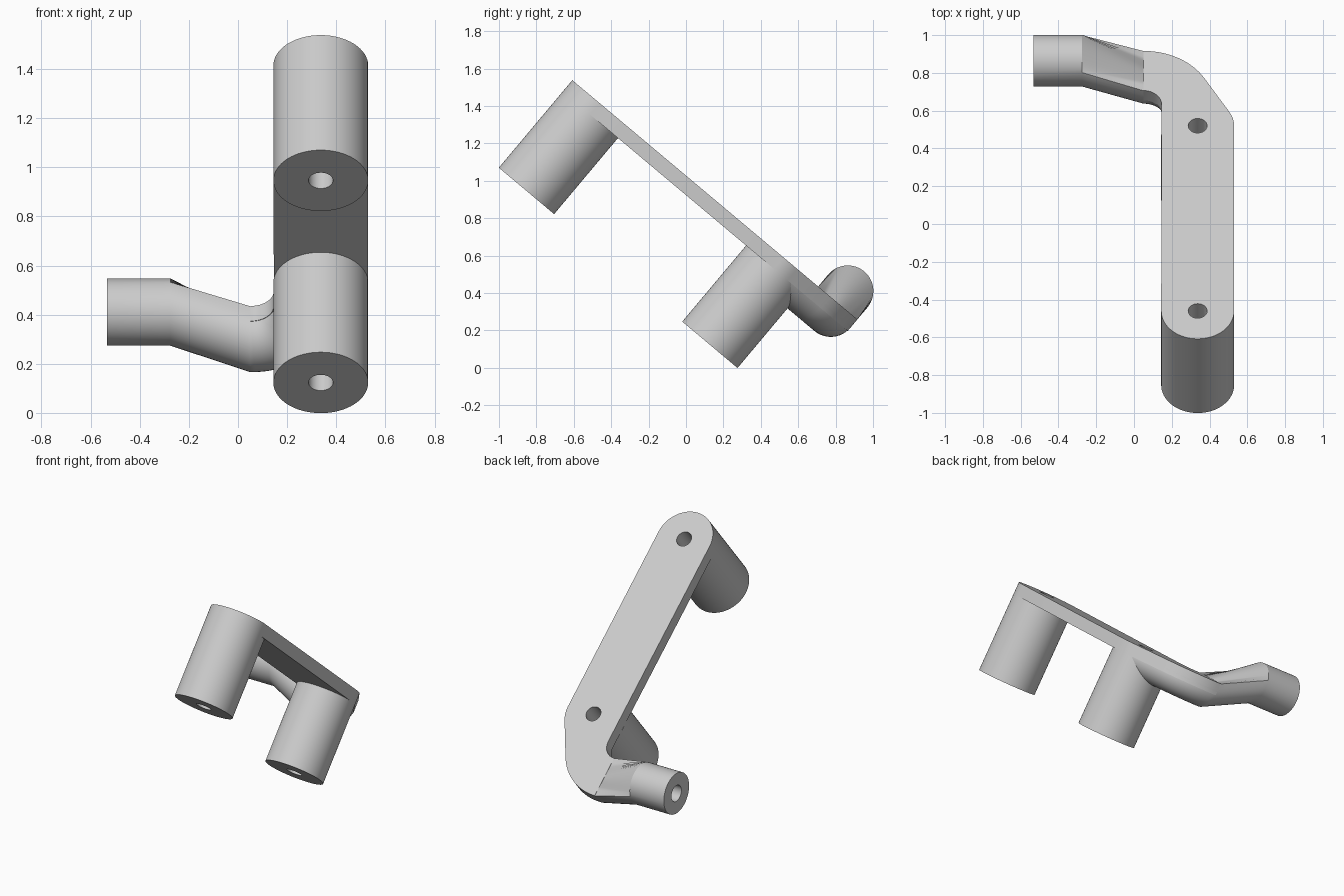
import bpy
import bmesh
from math import sin, cos, tan, pi, radians
from mathutils import Matrix, Vector

if "Cube" in bpy.data.objects:
    bpy.data.objects.remove(bpy.data.objects["Cube"], do_unlink=True)

grey = bpy.data.materials.new("light_grey")
grey.use_nodes = True
grey.diffuse_color = (0.6, 0.6, 0.6, 1)
grey.node_tree.nodes["Principled BSDF"].inputs["Base Color"].default_value = (0.6, 0.6, 0.6, 1)

# Plate frame: x across, y down the slope, z out of the top face
FRAME = Matrix.Translation((0, -0.608, 1.538)) @ Matrix.Rotation(radians(-40), 4, 'X')

POST_X, POST_R, HOLE_R = 0.337, 0.193, 0.05
POST_Y = {"upper": 0.193, "lower": 1.473}
POST_LEN, PLATE_T = 0.611, 0.08
BEND = Vector((0.05, 1.62))          # elbow centre
BEND_R, ARM_R = 0.233, 0.137
TURN = 29.5                          # angle where the elbow starts


def arc(center, r, a0, a1, n):
    return [Vector((center[0] + r * cos(radians(a0 + (a1 - a0) * i / n)),
                    center[1] + r * sin(radians(a0 + (a1 - a0) * i / n))))
            for i in range(n + 1)]


def loft(name, rings):
    """Closed solid through rings of equal point count."""
    bm = bmesh.new()
    loops = [[bm.verts.new(p) for p in ring] for ring in rings]
    n = len(loops[0])
    for a, b in zip(loops, loops[1:]):
        for i in range(n):
            j = (i + 1) % n
            bm.faces.new((a[i], a[j], b[j], b[i]))
    bm.faces.new(loops[0][::-1])
    bm.faces.new(loops[-1])
    bmesh.ops.recalc_face_normals(bm, faces=bm.faces)
    mesh = bpy.data.meshes.new(name)
    bm.to_mesh(mesh)
    bm.free()
    mesh.materials.append(grey)
    obj = bpy.data.objects.new(name, mesh)
    obj.matrix_world = FRAME
    bpy.context.collection.objects.link(obj)
    return obj


def extrude(name, outline, z0, z1):
    return loft(name, [[(p[0], p[1], z) for p in outline] for z in (z0, z1)])


def finish(obj, cutters):
    """Cut the holes, then smooth the round faces."""
    for c in cutters:
        m = obj.modifiers.new("hole", 'BOOLEAN')
        m.operation, m.solver, m.object = 'DIFFERENCE', 'EXACT', c
    bpy.context.view_layer.update()
    cut = bpy.data.meshes.new_from_object(
        obj.evaluated_get(bpy.context.evaluated_depsgraph_get()))
    obj.modifiers.clear()
    obj.data = cut
    bpy.ops.object.select_all(action='DESELECT')
    obj.select_set(True)
    bpy.context.view_layer.objects.active = obj
    bpy.ops.object.shade_smooth_by_angle(angle=radians(30))


# Plate: rounded upper end, outer elbow curve, inner fillet
upper, lower = [(POST_X, y) for y in POST_Y.values()]
outline = (arc(upper, POST_R, 180, 360, 32)
           + arc(lower, POST_R, 0, TURN, 6)
           + arc(BEND, BEND_R + ARM_R, TURN, 90, 16)
           + arc(BEND, BEND_R - ARM_R, 90, 0, 12))
plate = extrude("plate", outline, -PLATE_T, 0)

# Posts
posts, drills = [], []
for label, y in POST_Y.items():
    ring = arc((POST_X, y), POST_R, 0, 360, 64)[:-1]
    posts.append(extrude(label + "_post", ring, -POST_LEN, -PLATE_T))
    bore = arc((POST_X, y), HOLE_R, 0, 360, 32)[:-1]
    drills.append(extrude(label + "_drill", bore, -0.8, 0.2))

# Arm: round-bottomed channel through the elbow, rising into a round tube
AXIS_Z = -0.058
WALL = ARM_R * tan(pi / 8)


def section(center, side, z, flat):
    pts = []
    for i in range(48):
        a = 2 * pi * i / 48 + pi / 8
        c, s = cos(a) * ARM_R, sin(a) * ARM_R
        if flat and s > 0:
            k = min(ARM_R / max(abs(cos(a)) * ARM_R, 1e-6), WALL / s)
            c, s = c * k, s * k
        p = center + side * c
        pts.append((p.x, p.y, z + s))
    return pts


rings = []
t = radians(TURN)
side = Vector((cos(t), sin(t)))
start = BEND + side * BEND_R - Vector((-sin(t), cos(t))) * 0.269
rings.append(section(start, side, AXIS_Z, True))
for p in arc(BEND, BEND_R, TURN, 90, 16):
    rings.append(section(p, (p - BEND).normalized(), AXIS_Z, True))
for x in (-0.275, -0.533):
    rings.append(section(Vector((x, BEND.y + BEND_R)), Vector((0, 1)), 0.083, False))
arm = loft("arm", rings)

# Blind bore in the arm end
bore = arc((BEND.y + BEND_R, 0.083), HOLE_R + 0.004, 0, 360, 32)[:-1]
end_drill = loft("end_drill", [[(x, p.x, p.y) for p in bore] for x in (-0.7, -0.275)])

finish(plate, drills)
for post, drill in zip(posts, drills):
    finish(post, [drill])
finish(arm, [drills[1], end_drill])
for helper in drills + [end_drill]:
    bpy.data.objects.remove(helper, do_unlink=True)
